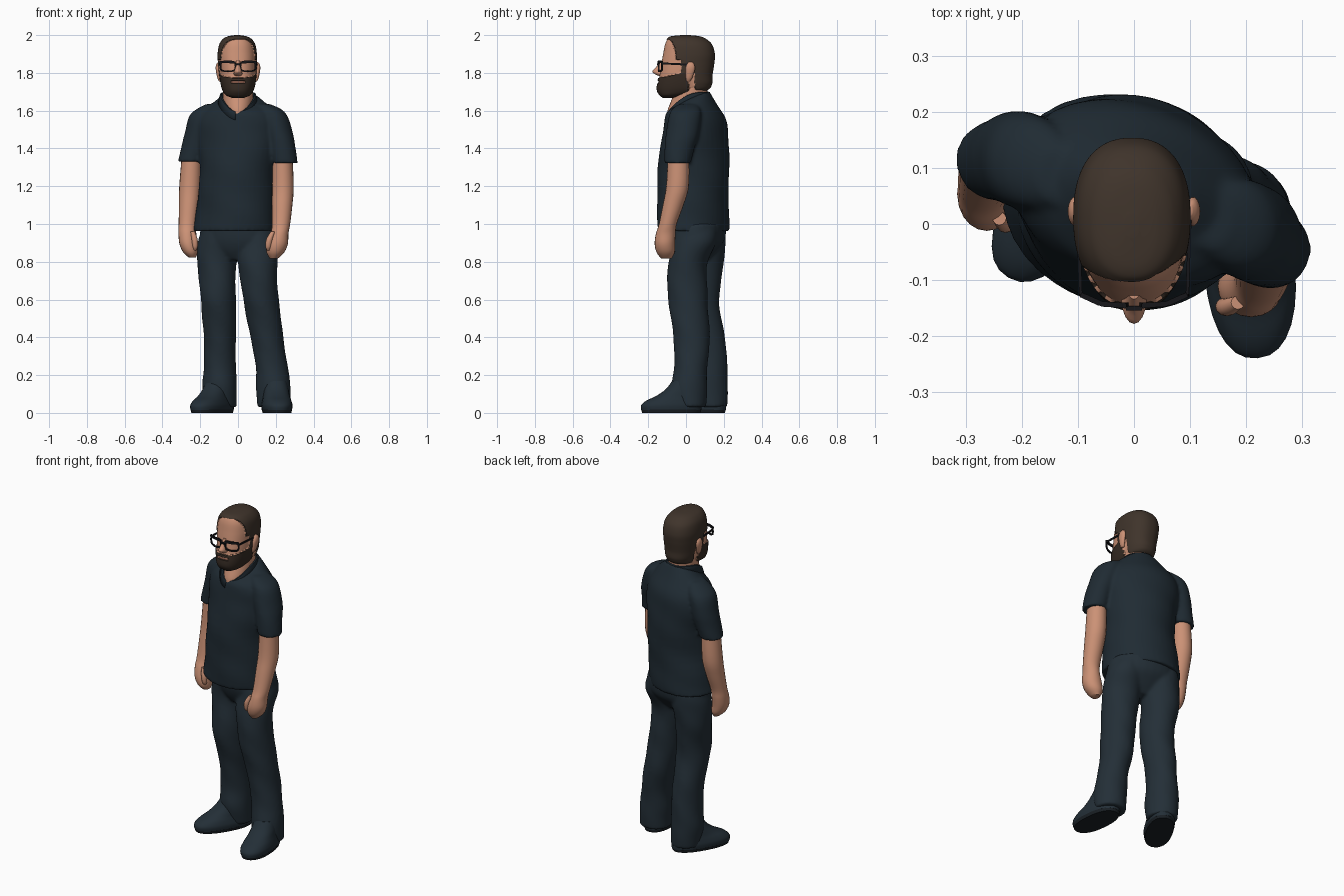
import bpy, bmesh, math
from mathutils import Vector, Matrix

def mat(name, c):
    m = bpy.data.materials.new(name)
    m.diffuse_color = (*c, 1)
    return m

SHIRT = mat("navy shirt", (0.014, 0.024, 0.033))
TROUSER = mat("navy trousers", (0.017, 0.028, 0.038))
SOLE = mat("dark sole", (0.010, 0.014, 0.018))
SKIN = mat("skin", (0.60, 0.285, 0.18))
HAIR = mat("brown hair", (0.050, 0.034, 0.024))
BEARD = mat("dark beard", (0.036, 0.024, 0.017))
LIPS = mat("lips", (0.36, 0.15, 0.10))
FRAME = mat("black frame", (0.008, 0.008, 0.010))

def finish(name, bm, mats, angle=45):
    bmesh.ops.recalc_face_normals(bm, faces=bm.faces)
    me = bpy.data.meshes.new(name)
    bm.to_mesh(me)
    bm.free()
    ob = bpy.data.objects.new(name, me)
    bpy.context.collection.objects.link(ob)
    for m in mats:
        me.materials.append(m)
    bpy.ops.object.select_all(action='DESELECT')
    ob.select_set(True)
    bpy.context.view_layer.objects.active = ob
    bpy.ops.object.shade_smooth_by_angle(angle=math.radians(angle))
    return ob

def spline(keys, steps):
    """Smooth in-between rings (Catmull-Rom)."""
    k = [tuple(r) + (0,) * (7 - len(r)) for r in keys]
    k = [k[0]] + k + [k[-1]]
    out = []
    for i in range(1, len(k) - 2):
        for s in range(steps):
            t = s / steps
            out.append([0.5 * (2 * b + (c - a) * t + (2*a - 5*b + 4*c - d) * t*t + (3*b - a - 3*c + d) * t**3)
                        for a, b, c, d in zip(k[i-1], k[i], k[i+1], k[i+2])])
    return out + [list(k[-2])]

def loft(name, keys, mats, seg=28, steps=4, power=2.0, fold=0.0, rule=None, swell=None):
    """Stack of ellipses: x, y, z, half width, half depth, turn in degrees, front-back tilt."""
    bm = bmesh.new()
    rows = []
    for x, y, z, rx, ry, rot, tilt in spline(keys, steps):
        a, row = math.radians(rot), []
        for i in range(seg):
            t = 2 * math.pi * i / seg
            c, s = math.cos(t), math.sin(t)
            f = 1 + fold * math.sin(3 * t + 34 * z) + fold * math.sin(2 * t - 21 * z)
            u = math.copysign(abs(c) ** (2 / power), c) * rx * f
            v = math.copysign(abs(s) ** (2 / power), s) * ry * f
            row.append(bm.verts.new((x + u * math.cos(a) - v * math.sin(a),
                                     y + u * math.sin(a) + v * math.cos(a), z + tilt * s)))
        rows.append(row)
    for r0, r1 in zip(rows, rows[1:]):
        for i in range(seg):
            j = (i + 1) % seg
            bm.faces.new((r0[i], r0[j], r1[j], r1[i]))
    bm.faces.new(rows[0])
    bm.faces.new(rows[-1])
    if rule:
        for f in bm.faces:
            f.material_index = rule(f.calc_center_median())
    if swell:
        bm.normal_update()
        for v, d in [(v, swell(v.co)) for v in bm.verts]:
            v.co += Vector((v.normal.x, v.normal.y, 0)) * d
    return finish(name, bm, mats)

def fuse(name, parts):
    """Join overlapping parts into one soft garment."""
    bpy.ops.object.select_all(action='DESELECT')
    for p in parts:
        p.select_set(True)
    bpy.context.view_layer.objects.active = parts[0]
    bpy.ops.object.join()
    ob = parts[0]
    ob.name = name
    ob.modifiers.clear()
    m = ob.modifiers.new("fuse", 'REMESH')
    m.mode, m.voxel_size, m.use_smooth_shade = 'VOXEL', .009, True
    m = ob.modifiers.new("soften", 'SMOOTH')
    m.factor, m.iterations = .5, 7

def box(bm, a, b, w, h):
    """Thin bar from a to b."""
    a, b = Vector(a), Vector(b)
    d = b - a
    q = d.to_track_quat('X', 'Z').to_matrix().to_4x4()
    bmesh.ops.create_cube(bm, size=1, matrix=Matrix.Translation((a + b) / 2) @ q @ Matrix.Diagonal((d.length, w, h, 1)))

# Shirt body, turned so the left shoulder leads
shirt = [loft("shirt_body", [
    (-.021, .040, .963, .224, .184, -20), (-.014, .038, 1.05, .214, .187, -20),
    (-.005, .037, 1.20, .202, .188, -20), (0, .042, 1.35, .208, .184, -20),
    (0, .050, 1.47, .224, .168, -20), (0, .048, 1.55, .220, .154, -20, .005),
    (0, .034, 1.61, .178, .128, -18, .02), (0, .030, 1.66, .105, .094, -10, .045)],
    [SHIRT], seg=40, fold=.008)]

# Sleeves, arms and hands: left rings, then right rings
sleeves = {
    "left": [(.130, .01, 1.635, .04, .05), (.182, -.003, 1.59, .070, .082), (.217, -.018, 1.48, .074, .088),
             (.235, -.035, 1.40, .070, .080), (.248, -.045, 1.322, .068, .070)],
    "right": [(-.130, .085, 1.635, .04, .05), (-.182, .108, 1.58, .072, .082), (-.212, .118, 1.48, .070, .085),
              (-.232, .115, 1.40, .069, .077), (-.250, .112, 1.330, .070, .068)]}
arms = {
    "left": [(.236, -.04, 1.37, .052, .056), (.238, -.045, 1.20, .057, .060), (.234, -.068, 1.10, .054, .055),
             (.228, -.096, 1.00, .048, .047), (.220, -.107, .95, .047, .052), (.208, -.112, .895, .056, .054),
             (.198, -.108, .85, .047, .048), (.19, -.104, .818, .022, .028)],
    "right": [(-.245, .11, 1.37, .052, .056), (-.254, .108, 1.20, .057, .060), (-.260, .09, 1.10, .053, .055),
              (-.267, .065, 1.00, .047, .046), (-.268, .052, .95, .047, .052), (-.264, .042, .895, .046, .054),
              (-.252, .042, .85, .038, .048), (-.242, .045, .822, .018, .028)]}
for side in ("left", "right"):
    shirt.append(loft(side + "_sleeve", sleeves[side], [SHIRT], fold=.01))
    loft(side + "_arm", arms[side], [SKIN], seg=20)
fuse("shirt", shirt)
loft("left_thumb", [(.185, -.140, .96, .012, .012), (.167, -.148, .92, .017, .016),
                    (.160, -.146, .88, .015, .014), (.160, -.142, .86, .006, .006)], [SKIN], seg=12)
loft("right_thumb", [(-.240, .010, .96, .012, .012), (-.230, .001, .92, .016, .016),
                     (-.227, .001, .88, .014, .014), (-.227, .005, .86, .006, .006)], [SKIN], seg=12)

# Trousers: hips and two legs
trousers = [loft("hips", [(0, .072, 1.0, .20, .14, -12), (.003, .070, .92, .205, .132, -12),
                          (0, .058, .86, .165, .10, -12), (-.004, .05, .81, .06, .06, -12)], [TROUSER])]
legs = {
    "left": [(.107, .055, .97, .09, .11), (.107, .045, .90, .108, .115), (.104, .008, .78, .103, .104),
             (.122, .010, .60, .094, .105), (.153, .030, .40, .088, .096), (.178, .025, .25, .084, .089),
             (.187, .018, .14, .092, .094), (.190, .022, .03, .090, .084)],
    "right": [(-.105, .095, .97, .09, .11), (-.105, .095, .90, .108, .115), (-.113, .090, .78, .102, .109),
              (-.104, .072, .60, .093, .104), (-.096, .110, .40, .086, .096), (-.096, .125, .25, .084, .095),
              (-.098, .122, .14, .091, .099), (-.092, .130, .03, .086, .088)]}
for side, rings in legs.items():
    trousers.append(loft(side + "_trouser_leg", rings, [TROUSER], fold=.012, steps=6))
fuse("trousers", trousers)

# Shoes: stacked footprints, drawn back toward the heel as they rise
for side, cx, cy, turn, ln in (("left", .206, -.078, 5, .160), ("right", -.137, .055, -30, .172)):
    a = math.radians(turn)
    def foot(z, w, l, back):
        return (cx - math.sin(a) * back, cy + math.cos(a) * back, z, w, l, turn)
    loft(side + "_shoe", [foot(.015, .078, ln, 0), foot(.04, .081, ln, 0), foot(.065, .076, ln - .018, .010),
                          foot(.09, .070, ln - .048, .032), foot(.125, .066, ln - .075, .055),
                          foot(.17, .058, ln - .095, .07)], [TROUSER], power=2.3)
    loft(side + "_sole", [foot(0, .074, ln - .006, 0), foot(.018, .079, ln, 0)], [SOLE], steps=1, power=2.3)

# Neck and open collar
loft("neck", [(0, .02, 1.55, .06, .118), (0, .018, 1.60, .074, .116), (0, .022, 1.67, .080, .094),
              (0, .03, 1.76, .078, .080)], [SKIN])
bm = bmesh.new()
rows = []
for i in range(41):
    t = -math.pi / 2 + .13 + (2 * math.pi - .26) * i / 40
    drop = ((1 - math.sin(t)) / 2) ** 3
    rows.append([bm.verts.new(((.087 + r) * math.cos(t), .02 + (.098 + r) * math.sin(t) - .012 * drop,
                               1.70 - .105 * drop + dz)) for r, dz in ((-.002, -.04), (0, 0), (.008, -.002), (.020, -.045))])
for r0, r1 in zip(rows, rows[1:]):
    for i in range(3):
        bm.faces.new((r0[i], r0[i + 1], r1[i + 1], r1[i]))
collar = finish("collar", bm, [SHIRT])
collar.modifiers.new("thickness", 'SOLIDIFY').thickness = .006

# Head: skin, hair, beard and lips by position
def head_zone(c):
    x, y, z = c
    if z > 1.978 or (z > 1.87 and y > -.10 + .12 * (x + .02) + 4.5 * x * x):
        return 1
    if z > 1.80 and y > -.025 or (z > 1.70 and y > .045):
        return 1
    if z < 1.80 and y < .015 and z < 1.80 + .22 * min(0, y + .02):
        return 3 if abs(x) < .034 and 1.746 < z < 1.758 and y < -.1 else 2
    return 0

loft("head", [
    (0, -.085, 1.668, .030, .035), (0, -.065, 1.680, .058, .070), (0, -.022, 1.705, .076, .126),
    (0, -.008, 1.74, .086, .140), (-.001, -.002, 1.79, .093, .137), (-.003, .007, 1.85, .097, .137),
    (-.004, .013, 1.90, .098, .134), (-.004, .011, 1.95, .090, .122), (-.004, .003, 1.98, .071, .100),
    (-.004, -.003, 1.994, .046, .074), (-.004, -.003, 2.0, .012, .02)],
    [SKIN, HAIR, BEARD, LIPS], seg=128, steps=14, power=2.35, rule=head_zone,
    swell=lambda c: .006 if head_zone(c) in (1, 2) else 0)

# Nose and ears
loft("nose", [(0, -.120, 1.865, .010, .014), (0, -.133, 1.83, .015, .026), (0, -.138, 1.808, .021, .040),
              (0, -.134, 1.792, .022, .028), (0, -.128, 1.782, .012, .010)], [SKIN], seg=16)
for side, s in (("left", 1), ("right", -1)):
    loft(side + "_ear", [(s * .092, .012, 1.755, .008, .010), (s * .099, .016, 1.775, .011, .018),
                         (s * .105, .022, 1.82, .013, .026), (s * .104, .024, 1.845, .011, .020),
                         (s * .100, .024, 1.858, .004, .008)], [SKIN], seg=14)

# Glasses: two rounded rims, bridge and temples
bm = bmesh.new()
for s in (1, -1):
    n = 20
    pts = []
    for i in range(n):
        c, d = math.cos(2 * math.pi * i / n), math.sin(2 * math.pi * i / n)
        u = math.copysign(abs(c) ** .55, c) * .040
        pts.append((s * (.053 + u), -.144 + .45 * max(0, u), 1.835 + math.copysign(abs(d) ** .55, d) * .026))
    for p, q in zip(pts, pts[1:] + pts[:1]):
        box(bm, p, q, .008, .008)
    box(bm, (s * .014, -.146, 1.855), (s * .060, -.142, 1.858), .009, .012)
    box(bm, (s * .060, -.142, 1.858), (s * .095, -.126, 1.858), .009, .012)
    box(bm, (s * .095, -.126, 1.850), (s * .100, .02, 1.844), .006, .010)
box(bm, (-.014, -.150, 1.846), (.014, -.150, 1.846), .008, .009)
finish("glasses", bm, [FRAME], 30)
